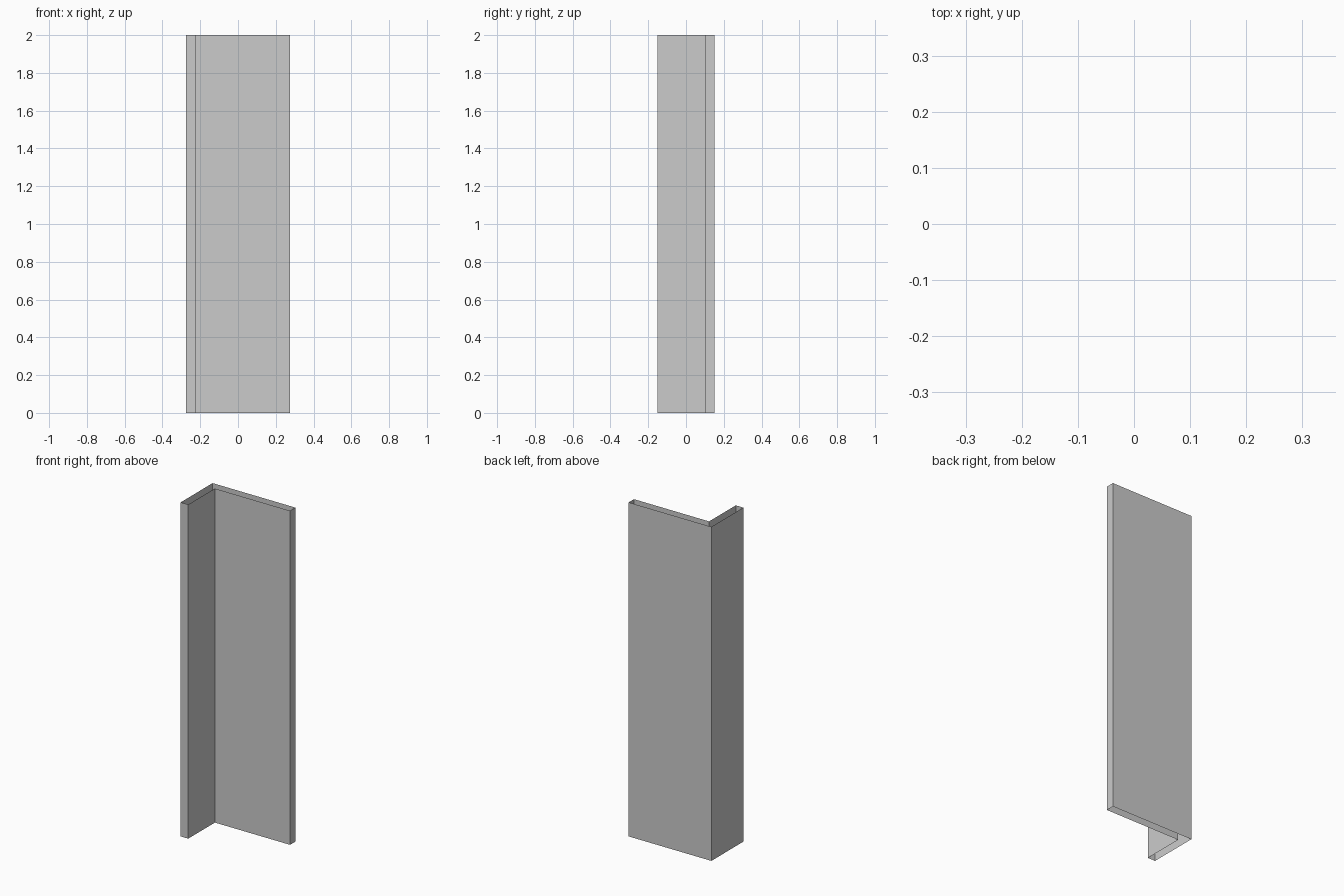
import bpy, bmesh

if "Cube" in bpy.data.objects:
    bpy.data.objects.remove(bpy.data.objects["Cube"])

# Hollow L-shaped wall: six flat sides, open at top and bottom
X, Y, T, H = 0.274, 0.151, 0.05, 2.0
profile = [(-X, -Y), (-X + T, -Y), (-X + T, Y - T), (X, Y - T), (X, Y), (-X, Y)]

bm = bmesh.new()
low = [bm.verts.new((x, y, 0)) for x, y in profile]
high = [bm.verts.new((x, y, H)) for x, y in profile]
n = len(profile)
for i in range(n):
    j = (i + 1) % n
    bm.faces.new((low[i], low[j], high[j], high[i]))

mesh = bpy.data.meshes.new("corner_wall")
bm.to_mesh(mesh)
bm.free()
bpy.context.collection.objects.link(bpy.data.objects.new("corner_wall", mesh))
